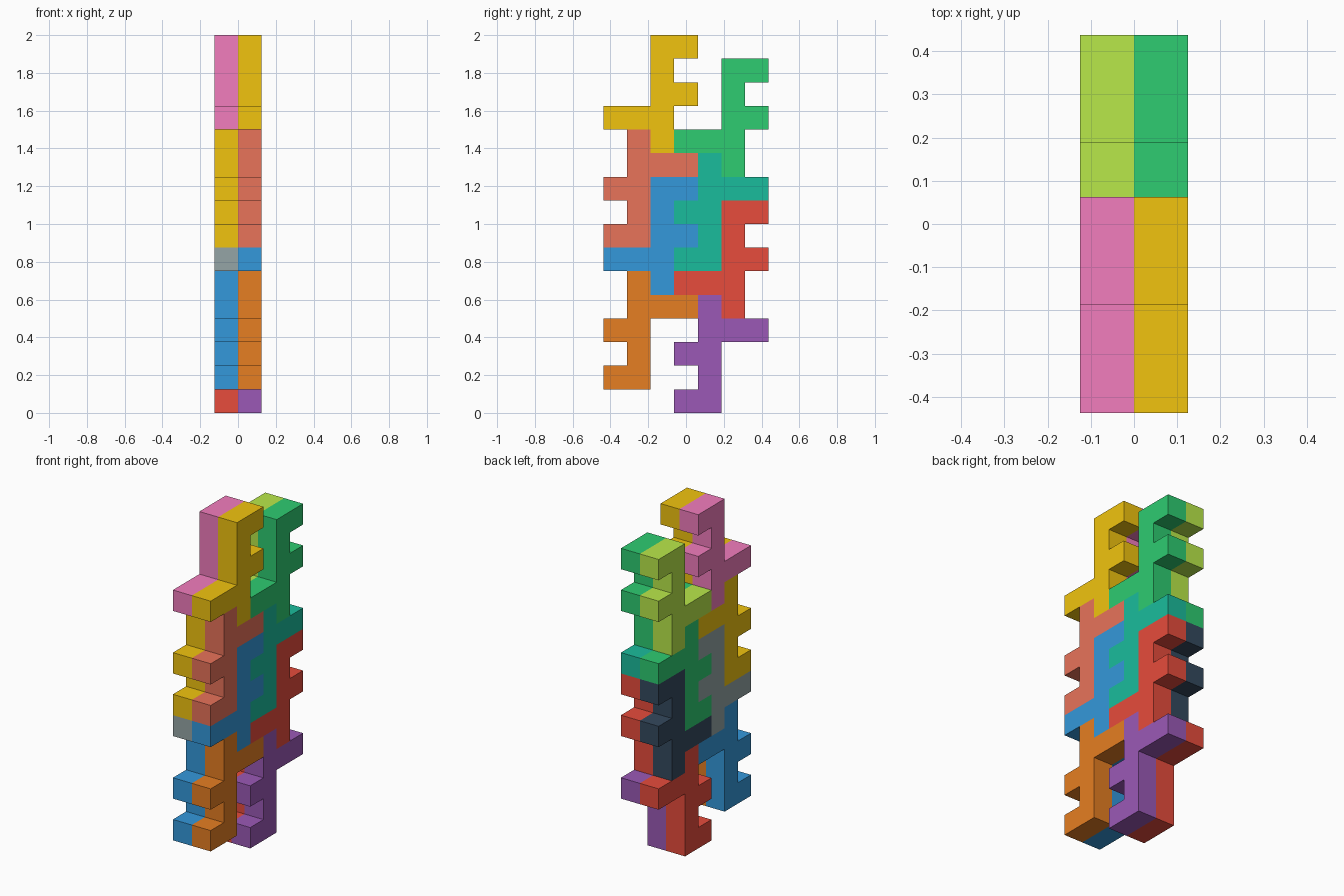
import bpy, bmesh

if "Cube" in bpy.data.objects:
    bpy.data.objects.remove(bpy.data.objects["Cube"])

CELL = 0.125

# Key-shaped tile outline in cells: spine, two teeth on one side, long arm on the other
OUTLINE = [(0, 0), (1, 0), (1, 2), (2, 2), (2, 3), (1, 3), (1, 4),
           (2, 4), (2, 5), (0, 5), (0, 2), (-2, 2), (-2, 1), (0, 1)]

COLOURS = {
    "gold": "F1C40F", "salmon": "E8735A", "blue": "3498DB", "orange": "E67E22",
    "green": "2ECC71", "teal": "1ABC9C", "red": "E74C3C", "purple": "9B59B6",
    "pink": "F27DBD", "grey": "95A5A6", "lime": "B9E84A", "navy": "34495E",
}


def material(name):
    mat = bpy.data.materials.get(name)
    if mat is None:
        mat = bpy.data.materials.new(name)
        rgb = [int(COLOURS[name][i:i + 2], 16) / 255 for i in (0, 2, 4)]
        lin = [c / 12.92 if c <= 0.04045 else ((c + 0.055) / 1.055) ** 2.4 for c in rgb]
        mat.diffuse_color = (*lin, 1)
        mat.use_nodes = True
        mat.node_tree.nodes["Principled BSDF"].inputs["Base Color"].default_value = mat.diffuse_color
    return mat


def tile(name, column, row, flipped, x0, colour):
    """Extrude the outline one cell along x, spine starting at the given grid cell."""
    bm = bmesh.new()
    verts = []
    for u, v in OUTLINE:
        if flipped:
            u, v = 1 - u, 5 - v
        verts.append(bm.verts.new((x0, (column + u - 3.5) * CELL, (row + v) * CELL)))
    face = bm.faces.new(verts)
    new = bmesh.ops.extrude_face_region(bm, geom=[face])["geom"]
    bmesh.ops.translate(bm, vec=(CELL, 0, 0),
                        verts=[g for g in new if isinstance(g, bmesh.types.BMVert)])
    bmesh.ops.recalc_face_normals(bm, faces=bm.faces)
    mesh = bpy.data.meshes.new(name)
    bm.to_mesh(mesh)
    bm.free()
    mesh.materials.append(material(colour))
    bpy.context.collection.objects.link(bpy.data.objects.new(name, mesh))


# Spine column, spine bottom row, flipped, right-layer colour, left-layer colour
TILES = [
    (2, 11, False, "gold", "pink"),
    (1, 7, True, "salmon", "gold"),
    (2, 5, False, "blue", "grey"),
    (1, 1, True, "orange", "blue"),
    (5, 10, False, "green", "lime"),
    (4, 6, True, "teal", "green"),
    (5, 4, False, "red", "navy"),
    (4, 0, True, "purple", "red"),
]

# Two identical layers side by side
for i, (column, row, flipped, right, left) in enumerate(TILES, 1):
    tile(f"right_tile_{i}", column, row, flipped, 0, right)
    tile(f"left_tile_{i}", column, row, flipped, -CELL, left)
